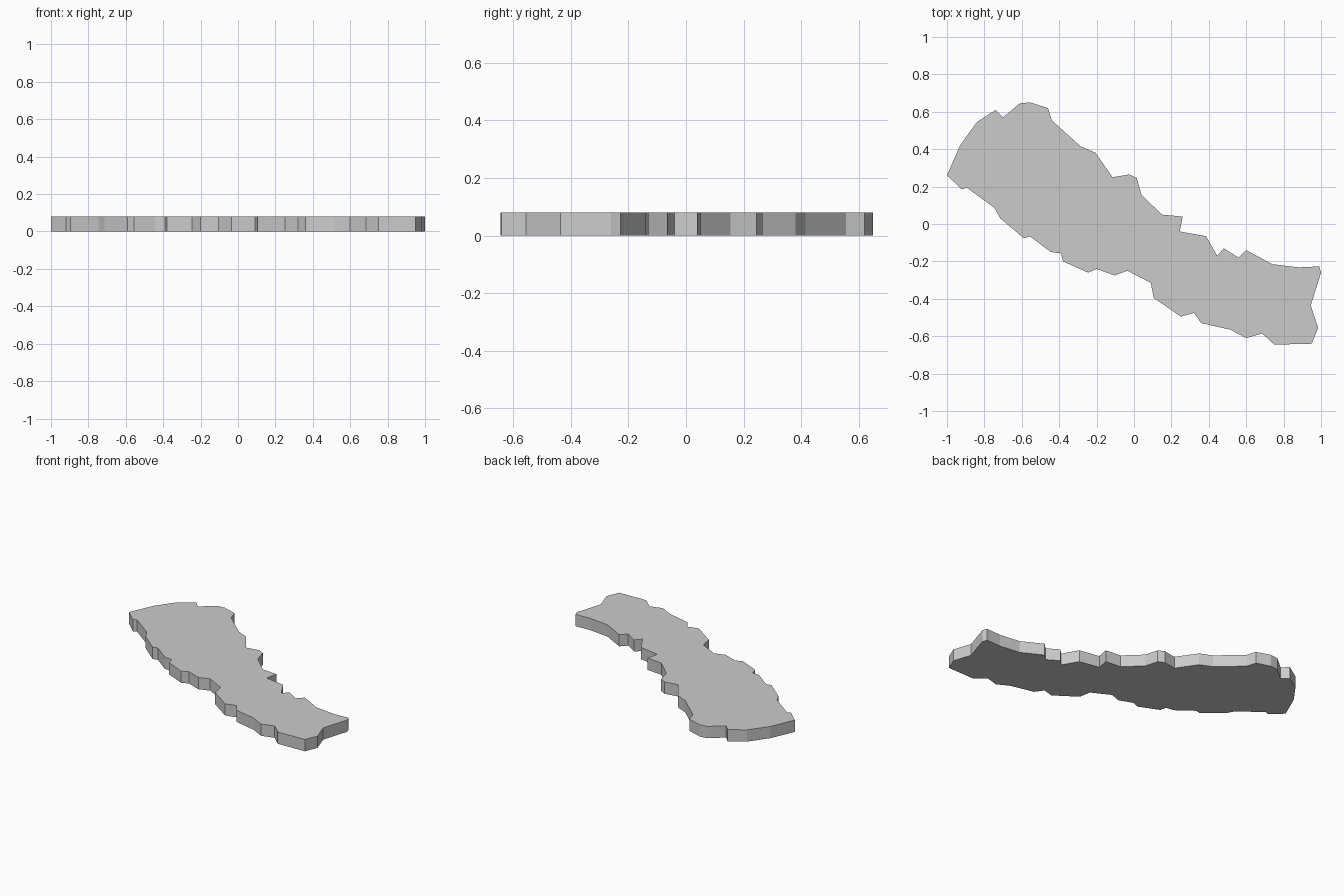
import bpy, bmesh

THICKNESS = 0.08

# Irregular border profile, clockwise from the western tip
upper_edge = [
    (-1.0, 0.26), (-0.93, 0.42), (-0.84, 0.545), (-0.74, 0.61), (-0.70, 0.57),
    (-0.61, 0.645), (-0.555, 0.65), (-0.46, 0.62), (-0.44, 0.555), (-0.285, 0.415),
    (-0.205, 0.38), (-0.115, 0.25), (-0.025, 0.265), (0.015, 0.245), (0.04, 0.155),
    (0.15, 0.05), (0.26, 0.04), (0.245, -0.04), (0.385, -0.065), (0.445, -0.17),
    (0.48, -0.13), (0.56, -0.18), (0.60, -0.14), (0.74, -0.215), (0.88, -0.232),
    (0.99, -0.227),
]
lower_edge = [
    (1.0, -0.26), (0.945, -0.435), (0.985, -0.555), (0.95, -0.64), (0.75, -0.645),
    (0.685, -0.585), (0.60, -0.61), (0.515, -0.565), (0.36, -0.53), (0.32, -0.475),
    (0.25, -0.495), (0.105, -0.395), (0.09, -0.315), (-0.035, -0.25), (-0.105, -0.275),
    (-0.20, -0.24), (-0.245, -0.26), (-0.38, -0.20), (-0.39, -0.157), (-0.445, -0.15),
    (-0.555, -0.067), (-0.59, -0.075), (-0.715, 0.03), (-0.745, 0.085), (-0.895, 0.195),
    (-0.92, 0.185),
]

# Flat map slab: fill the profile and extrude it upward
bm = bmesh.new()
base = bm.faces.new([bm.verts.new((x, y, 0)) for x, y in upper_edge + lower_edge])
extruded = bmesh.ops.extrude_face_region(bm, geom=[base], use_keep_orig=True)
top_verts = [g for g in extruded["geom"] if isinstance(g, bmesh.types.BMVert)]
bmesh.ops.translate(bm, verts=top_verts, vec=(0, 0, THICKNESS))
bmesh.ops.recalc_face_normals(bm, faces=bm.faces[:])

mesh = bpy.data.meshes.new("map_slab")
bm.to_mesh(mesh)
bm.free()
slab = bpy.data.objects.new("map_slab", mesh)
bpy.context.collection.objects.link(slab)
